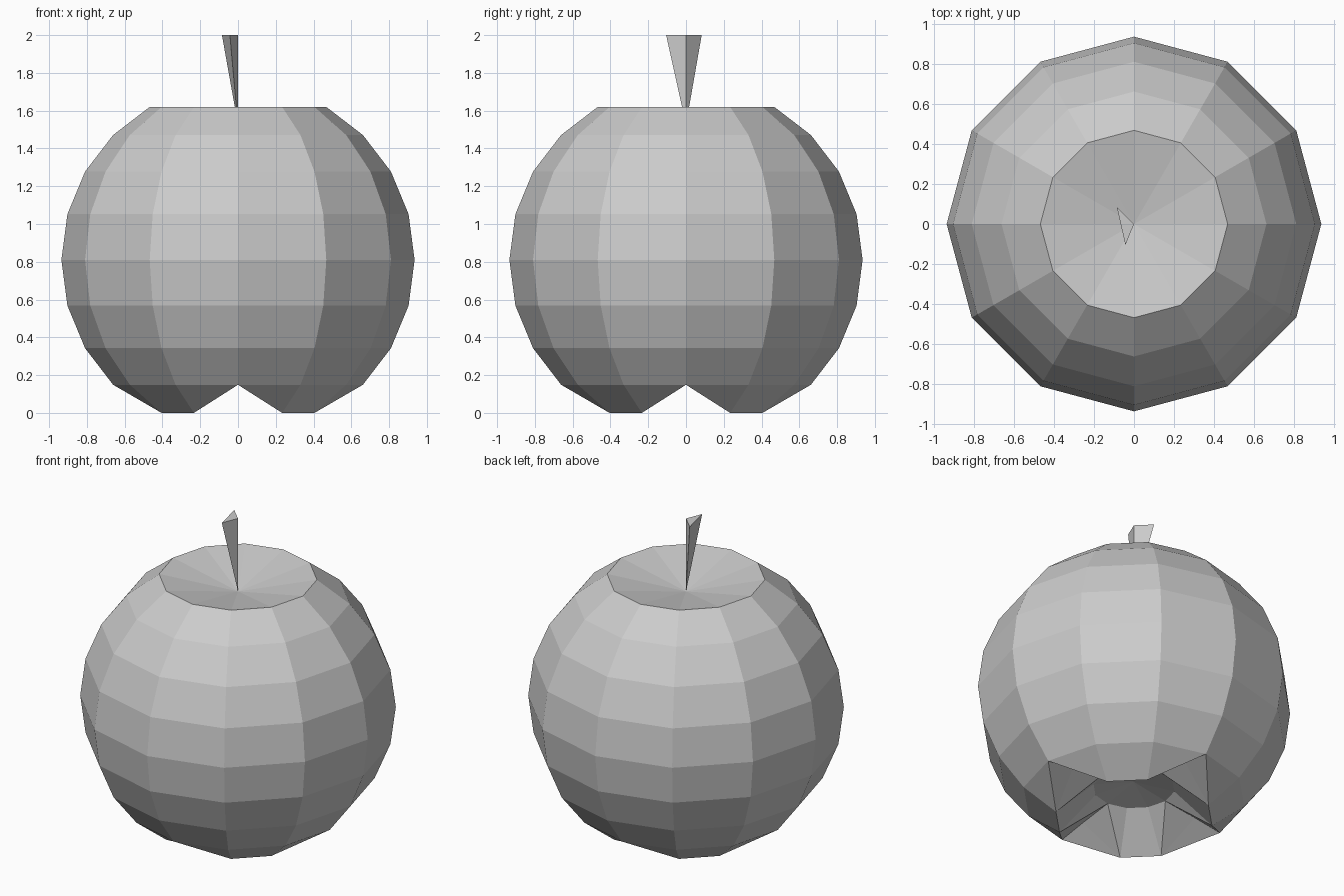
import bpy, bmesh
from math import sin, cos, radians

if "Cube" in bpy.data.objects:
    bpy.data.objects.remove(bpy.data.objects["Cube"])

SIDES = 12
R, CZ = 0.935, 0.81          # body sphere radius and centre height


def finish(bm, name):
    bmesh.ops.recalc_face_normals(bm, faces=bm.faces[:])
    mesh = bpy.data.meshes.new(name)
    bm.to_mesh(mesh)
    bm.free()
    obj = bpy.data.objects.new(name, mesh)
    bpy.context.collection.objects.link(obj)
    return obj


def ring(bm, r, heights):
    """Ring of vertices; heights(i) gives z of vertex i."""
    step = radians(360 / SIDES)
    return [bm.verts.new((r * cos(i * step), r * sin(i * step), heights(i)))
            for i in range(SIDES)]


def on_axis(i):
    return i % 3 == 0


def bridge(bm, a, b, folded=None):
    """Join two rings; cells beside a bottom groove are split around it.
    folded is the ring (a or b) carrying the feet."""
    for i in range(SIDES):
        j = (i + 1) % SIDES
        if folded is None or not (on_axis(i) or on_axis(j)):
            bm.faces.new((a[i], a[j], b[j], b[i]))
            continue
        # diagonal runs from the foot vertex to the other ring's groove vertex
        groove, foot = (i, j) if on_axis(i) else (j, i)
        other = a if folded is b else b
        bm.faces.new((other[groove], other[foot], folded[foot]))
        bm.faces.new((other[groove], folded[foot], folded[groove]))


def fan(bm, loop, z):
    tip = bm.verts.new((0, 0, z))
    for i in range(SIDES):
        bm.faces.new((loop[i], loop[(i + 1) % SIDES], tip))


# Fruit body: sphere rings, sunken top, four feet around a hollow underside
bm = bmesh.new()
body = []
for deg in range(30, 136, 15):
    z = CZ + R * cos(radians(deg))
    body.append(ring(bm, R * sin(radians(deg)), lambda i, z=z: z))
for upper, lower in zip(body, body[1:]):
    bridge(bm, upper, lower)
feet = ring(bm, R * 0.5, lambda i: 0.18 if on_axis(i) else 0.0)
hollow = ring(bm, R * sin(radians(15)), lambda i: 0.21)
bridge(bm, body[-1], feet, folded=feet)
bridge(bm, feet, hollow, folded=feet)
fan(bm, body[0], 1.525)
fan(bm, hollow, 0.25)
finish(bm, "fruit_body")

# Stem: three-sided spike widening upwards from the dip
bm = bmesh.new()
base = bm.verts.new((0, 0, 1.525))
top = [bm.verts.new((x, y, 2.0))
       for x, y in ((0, 0), (-0.085, 0.083), (-0.043, -0.105))]
bm.faces.new(top)
for k in range(3):
    bm.faces.new((top[k], top[(k + 1) % 3], base))
finish(bm, "stem")
